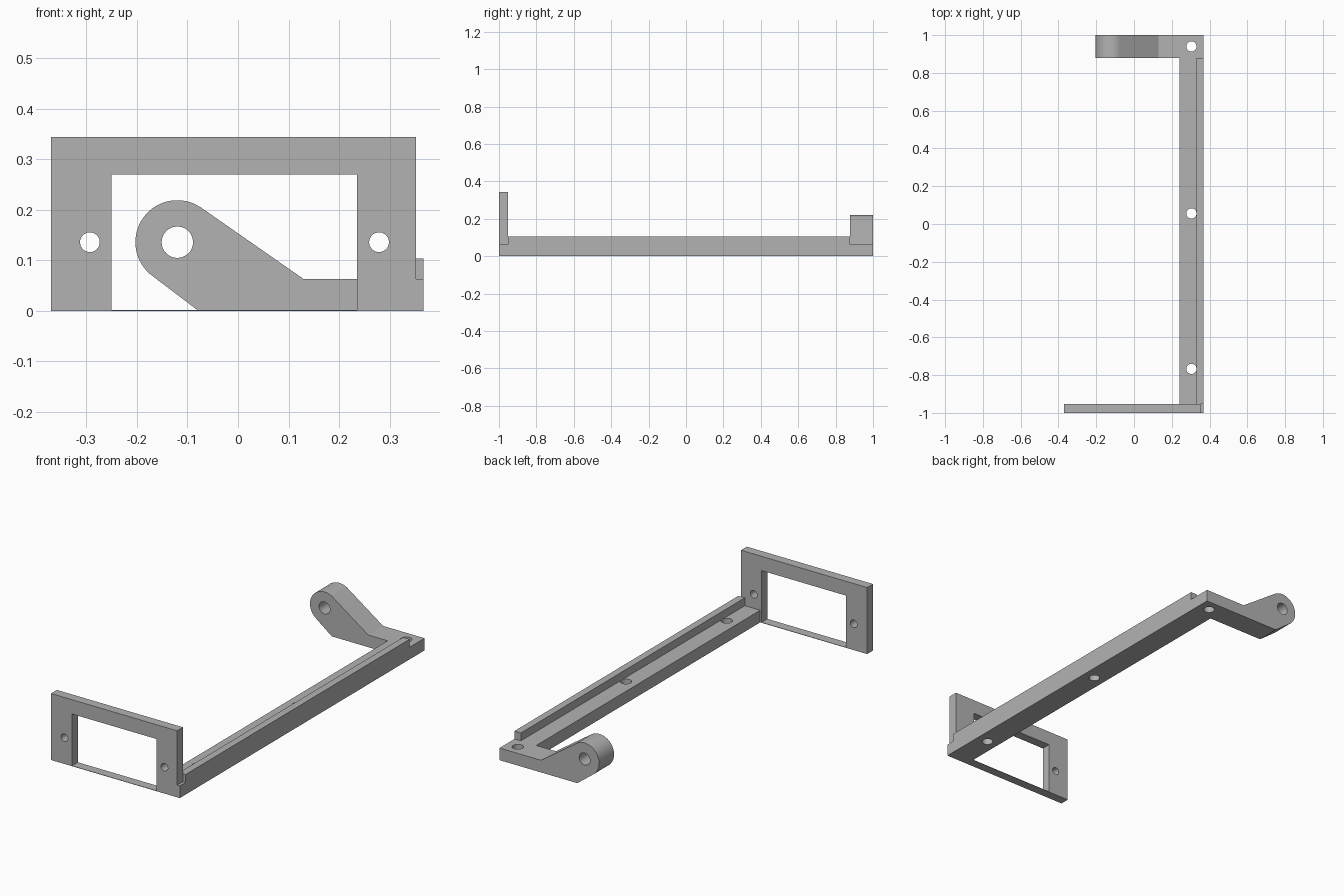
import bpy, bmesh, math
from mathutils import Vector

if "Cube" in bpy.data.objects:
    bpy.data.objects.remove(bpy.data.objects["Cube"])

grey = bpy.data.materials.new("grey")
grey.diffuse_color = (0.45, 0.45, 0.45, 1)
grey.use_nodes = True
grey.node_tree.nodes["Principled BSDF"].inputs["Base Color"].default_value = grey.diffuse_color


def prism(name, outline, y0, y1):
    """Extrude an x-z outline from y0 to y1."""
    bm = bmesh.new()
    face = bm.faces.new([bm.verts.new((x, y0, z)) for x, z in outline])
    ext = bmesh.ops.extrude_face_region(bm, geom=[face])
    verts = [g for g in ext["geom"] if isinstance(g, bmesh.types.BMVert)]
    bmesh.ops.translate(bm, verts=verts, vec=(0, y1 - y0, 0))
    bmesh.ops.recalc_face_normals(bm, faces=bm.faces)
    mesh = bpy.data.meshes.new(name)
    bm.to_mesh(mesh)
    bm.free()
    obj = bpy.data.objects.new(name, mesh)
    bpy.context.collection.objects.link(obj)
    mesh.materials.append(grey)
    return obj


def rect(x0, x1, z0, z1):
    return [(x0, z0), (x1, z0), (x1, z1), (x0, z1)]


def drill(loc, radius, depth, along_y):
    rot = (math.pi / 2, 0, 0) if along_y else (0, 0, 0)
    bpy.ops.mesh.primitive_cylinder_add(vertices=48, radius=radius, depth=depth,
                                        location=loc, rotation=rot)
    return bpy.context.object


def cut(obj, cutters):
    """Subtract the cutters, then smooth the round walls."""
    bpy.ops.object.select_all(action='DESELECT')
    bpy.context.view_layer.objects.active = obj
    obj.select_set(True)
    for c in cutters:
        mod = obj.modifiers.new("cut", 'BOOLEAN')
        mod.operation, mod.solver, mod.object = 'DIFFERENCE', 'EXACT', c
        bpy.ops.object.modifier_apply(modifier=mod.name)
        bpy.data.objects.remove(c)
    bpy.ops.object.shade_smooth_by_angle(angle=math.radians(20))


RIGHT, BASE, FRAME_BACK, ARM_FRONT = 0.367, 0.063, -0.952, 0.878
HOLE_X, HOLE_Z = 0.304, 0.136

# Front frame with a stepped foot, a window over a thin sill and two bolt holes
frame = prism("front_frame", [(-0.37, 0), (RIGHT, 0), (RIGHT, BASE), (0.352, BASE),
                              (0.352, 0.344), (-0.37, 0.344)], -1, FRAME_BACK)
window = prism("window_cutter", rect(-0.25, 0.235, 0.002, 0.27), -1.1, -0.9)
cut(frame, [window] + [drill((x, -0.975, HOLE_Z), 0.0195, 0.2, True) for x in (-0.293, 0.279)])

# Side rail with a raised outer ledge and two screw holes
rail = prism("side_rail", [(0.242, 0), (RIGHT, 0), (RIGHT, 0.104), (0.33, 0.104),
                           (0.33, BASE), (0.242, BASE)], FRAME_BACK, ARM_FRONT)
cut(rail, [drill((HOLE_X, y, 0.05), 0.027, 0.3, False) for y in (0.056, -0.767)])

# Rear arm rising to a rounded pivot eye
eye, radius = Vector((-0.12, HOLE_Z)), 0.083
a0, a1 = math.radians(55), math.radians(233)
arc = [(eye.x + radius * math.cos(a0 + (a1 - a0) * i / 32),
        eye.y + radius * math.sin(a0 + (a1 - a0) * i / 32)) for i in range(33)]
arm = prism("rear_arm", [(-0.078, 0), (RIGHT, 0), (RIGHT, BASE), (0.13, BASE)] + arc,
            ARM_FRONT, 1)
cut(arm, [drill((eye.x, 0.94, eye.y), 0.031, 0.4, True),
          drill((HOLE_X, 0.94, 0.05), 0.027, 0.3, False)])
